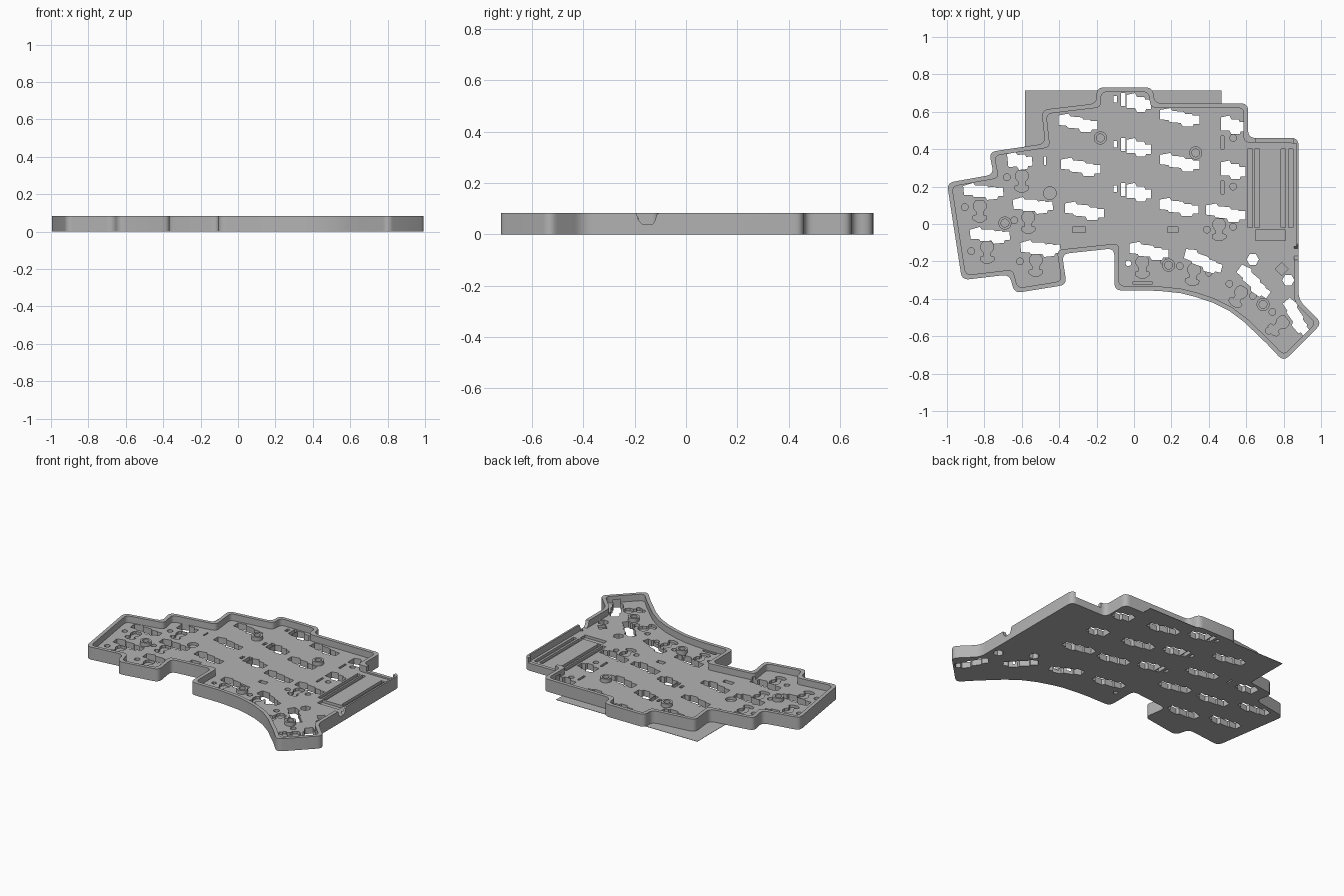
import bpy
import bmesh
from math import cos, sin, pi, radians
from mathutils import Vector, Matrix

default_cube = bpy.data.objects.get("Cube")
if default_cube:
    bpy.data.objects.remove(default_cube, do_unlink=True)

HEIGHT, FLOOR, WALL = 0.084, 0.04, 0.024

grey = bpy.data.materials.new("plain grey")
grey.use_nodes = True
grey.diffuse_color = (0.45, 0.45, 0.45, 1)
grey.node_tree.nodes["Principled BSDF"].inputs["Base Color"].default_value = grey.diffuse_color


# ---------- helpers ----------
def build(name, prisms):
    """Make one object from a list of (points, low, high) prisms."""
    bm = bmesh.new()
    for points, low, high in prisms:
        base = bm.faces.new([bm.verts.new((p[0], p[1], low)) for p in points])
        top = bmesh.ops.extrude_face_region(bm, geom=[base])["geom"]
        moved = [v for v in top if isinstance(v, bmesh.types.BMVert)]
        bmesh.ops.translate(bm, verts=moved, vec=(0, 0, high - low))
    bmesh.ops.recalc_face_normals(bm, faces=bm.faces[:])
    mesh = bpy.data.meshes.new(name)
    bm.to_mesh(mesh)
    bm.free()
    mesh.materials.append(grey)
    obj = bpy.data.objects.new(name, mesh)
    bpy.context.collection.objects.link(obj)
    return obj


def activate(obj):
    bpy.ops.object.select_all(action="DESELECT")
    obj.select_set(True)
    bpy.context.view_layer.objects.active = obj


def cut(target, cutter):
    cutter.hide_render = True
    activate(target)
    mod = target.modifiers.new("cut", "BOOLEAN")
    mod.operation, mod.solver, mod.object = "DIFFERENCE", "EXACT", cutter
    mod.use_self = True
    bpy.ops.object.modifier_apply(modifier=mod.name)


def discard(*objects):
    for obj in objects:
        bpy.data.objects.remove(obj, do_unlink=True)


def smooth(obj):
    activate(obj)
    bpy.ops.object.shade_smooth_by_angle(angle=radians(30))


def place(points, x, y, angle=0):
    turn = Matrix.Rotation(radians(angle), 2)
    return [turn @ Vector(p) + Vector((x, y)) for p in points]


def circle(x, y, radius, sides=20):
    return [(x + radius * cos(2 * pi * i / sides), y + radius * sin(2 * pi * i / sides))
            for i in range(sides)]


def rect(x0, x1, y0, y1):
    return [(x0, y0), (x1, y0), (x1, y1), (x0, y1)]


def inset(points, distance):
    """Move each edge of a clockwise outline inward, keeping mitred corners."""
    result = []
    for i, p in enumerate(points):
        a = (p - points[i - 1]).normalized()
        b = (points[(i + 1) % len(points)] - p).normalized()
        na, nb = Vector((a.y, -a.x)), Vector((b.y, -b.x))
        result.append(p + (na + nb) * distance / (1 + na.dot(nb)))
    return result


def fillet(points, radius, steps=6):
    """Round the sharp corners with a quadratic arc."""
    result = []
    for i, p in enumerate(points):
        before, after = points[i - 1] - p, points[(i + 1) % len(points)] - p
        if before.angle(after) > radians(155):
            result.append(p)
            continue
        start = p + before.normalized() * min(radius, before.length * 0.45)
        end = p + after.normalized() * min(radius, after.length * 0.45)
        for k in range(steps + 1):
            t = k / steps
            result.append(start * (1 - t) ** 2 + p * 2 * t * (1 - t) + end * t * t)
    return result


# ---------- tray body ----------
outline = [Vector(p) for p in (
    (-1, .22), (-.75, .265), (-.775, .385), (-.475, .43), (-.495, .61), (-.2, .645),
    (-.2, .73), (.1, .73), (.11, .645), (.61, .645), (.61, .46), (.88, .46),
    (.88, -.405), (1.005, -.53), (.8, -.735), (.71, -.64), (.59, -.525), (.51, -.465),
    (.42, -.42), (.33, -.39), (.25, -.37), (.16, -.36), (.07, -.355), (-.105, -.355),
    (-.105, -.13), (-.385, -.16), (-.36, -.325), (-.64, -.37), (-.665, -.27), (-.92, -.3))]
body = build("tray_body", [(fillet(outline, .04), 0, HEIGHT)])
cavity = build("cavity_cutter", [(fillet(inset(outline, WALL), .032), FLOOR, .2)])
thin_wall = build("side_wall_cutter", [(rect(.8, .868, -.12, .43), FLOOR, .2)])
cut(body, cavity)
cut(body, thin_wall)

# Port opening in the rear wall and switch notch in the side wall
port = build("port_cutter", [(rect(.65, .85, .42, .5), .05, .2)])
cut(body, port)
notch_profile = [(-.195, .09), (-.185, .055), (-.17, .04), (-.13, .04),
                 (-.12, .055), (-.115, .075), (-.1, .09)]
notch = build("notch_cutter", [(notch_profile, .84, .92)])
notch.data.transform(Matrix(((0, 0, 1, 0), (1, 0, 0, 0), (0, 1, 0, 0), (0, 0, 0, 1))))
cut(body, notch)

# ---------- through holes for the switch sockets ----------
full = [(-.105, .04), (-.05, .05), (-.04, .035), (.02, .03), (.03, .018), (.065, .018),
        (.07, .01), (.105, .01), (.105, -.035), (.075, -.035), (.07, -.048), (.015, -.048),
        (.005, -.03), (-.055, -.025), (-.06, -.015), (-.105, -.01)]
short = [(-.065, .04), (-.02, .05), (-.01, .03), (.03, .03), (.035, .015), (.065, .015),
         (.065, -.035), (.04, -.035), (.035, -.05), (-.01, -.05), (-.02, -.03), (-.065, -.03)]
full_spots = [(-.3, .54, 0), (-.285, .305, 0), (-.265, .07, 0), (.24, .09, 0),
              (.49, .06, 0), (-.805, .175, 6), (-.77, -.06, 6), (-.54, .1, 6),
              (-.5, -.13, 6), (.08, -.145, 0), (.37, -.2, -15), (.64, -.31, -35),
              (.87, -.5, -50)]
short_spots = [(-.61, .34, 6), (.53, .53, 0), (.53, .29, 0)]
through = [place(full, *s) for s in full_spots] + [place(short, *s) for s in short_spots]
for row in range(3):
    y = .65 - .24 * row
    through += [place(short, .025, y), rect(-.07, -.045, y - .02, y + .05),
                rect(-.11, -.09, y, y + .035)]
for y in (.57, .33):
    through += [place(full, .245, y), rect(.15, .165, y - .01, y + .03)]
through += [circle(.635, -.19, .033, 6), circle(.825, -.3, .033, 6),
            circle(-.03, -.21, .016, 8), rect(-.48, -.47, .315, .36)]
holes = build("socket_hole_cutter", [(p, -.02, .06) for p in through])
cut(body, holes)

# ---------- blind pockets in the floor ----------
half = [(.02, .036), (.033, .018), (.033, -.005), (.018, -.025), (.018, -.042),
        (.036, -.048), (.036, -.065), (.015, -.078)]
keyhole = half + [(-x, y) for x, y in reversed(half)]
keyhole_spots = [(-.6, .25, 0), (-.825, .09, 0), (-.565, .03, 0), (-.785, -.13, 0),
                 (-.525, -.2, 0), (.045, -.21, 0), (.32, -.25, -10), (.57, -.37, -30),
                 (.79, -.53, -50), (.455, -.01, 0)]
pockets = [place(keyhole, *s) for s in keyhole_spots]
pockets += [circle(-.45, .165, .034), circle(.79, -.24, .035, 4),
            rect(-.005, .095, -.323, -.307), rect(.65, .81, -.087, -.032),
            rect(-.33, -.26, -.045, -.015), rect(.18, .235, -.045, -.015),
            rect(.465, .48, .4, .47), rect(.465, .48, .16, .23)]
pockets += [rect(x, x + .025, -.02, .4) for x in (.608, .645, .785, .825)]
pocket_cutter = build("pocket_cutter", [(p, .022, .06) for p in pockets])
cut(body, pocket_cutter)

dot_spots = [(-.68, .25), (-.905, .09), (-.64, .02), (-.48, .08), (-.87, -.145),
             (-.715, -.075), (-.61, -.2), (-.45, -.155), (.16, -.2), (.245, -.225),
             (.4, -.26), (.51, -.32), (.635, -.385), (.74, -.47), (.72, -.57),
             (.53, .46), (.53, .2), (.39, -.03), (.53, -.015)]
dots = build("dot_cutter", [(circle(x, y, .018, 16), .023, .06) for x, y in dot_spots])
cut(body, dots)
smooth(body)

# ---------- screw posts ----------
post_spots = [(-.18, .46), (.33, .38), (-.69, .005), (.185, -.22), (.69, -.43)]
posts = build("screw_posts", [(circle(x, y, .035, 28), .03, .066) for x, y in post_spots])
bores = build("bore_cutter", [(circle(x, y, .021, 28), .035, .2) for x, y in post_spots])
cut(posts, bores)
smooth(posts)

# ---------- thin rear plate around the outside of the tray ----------
plate = build("rear_plate", [(rect(-.583, .467, .38, .713), 0, .002)])
core = build("plate_cutter", [(fillet(inset(outline, .006), .04), -.02, .06)])
cut(plate, core)

discard(cavity, thin_wall, port, notch, holes, pocket_cutter, dots, bores, core)
